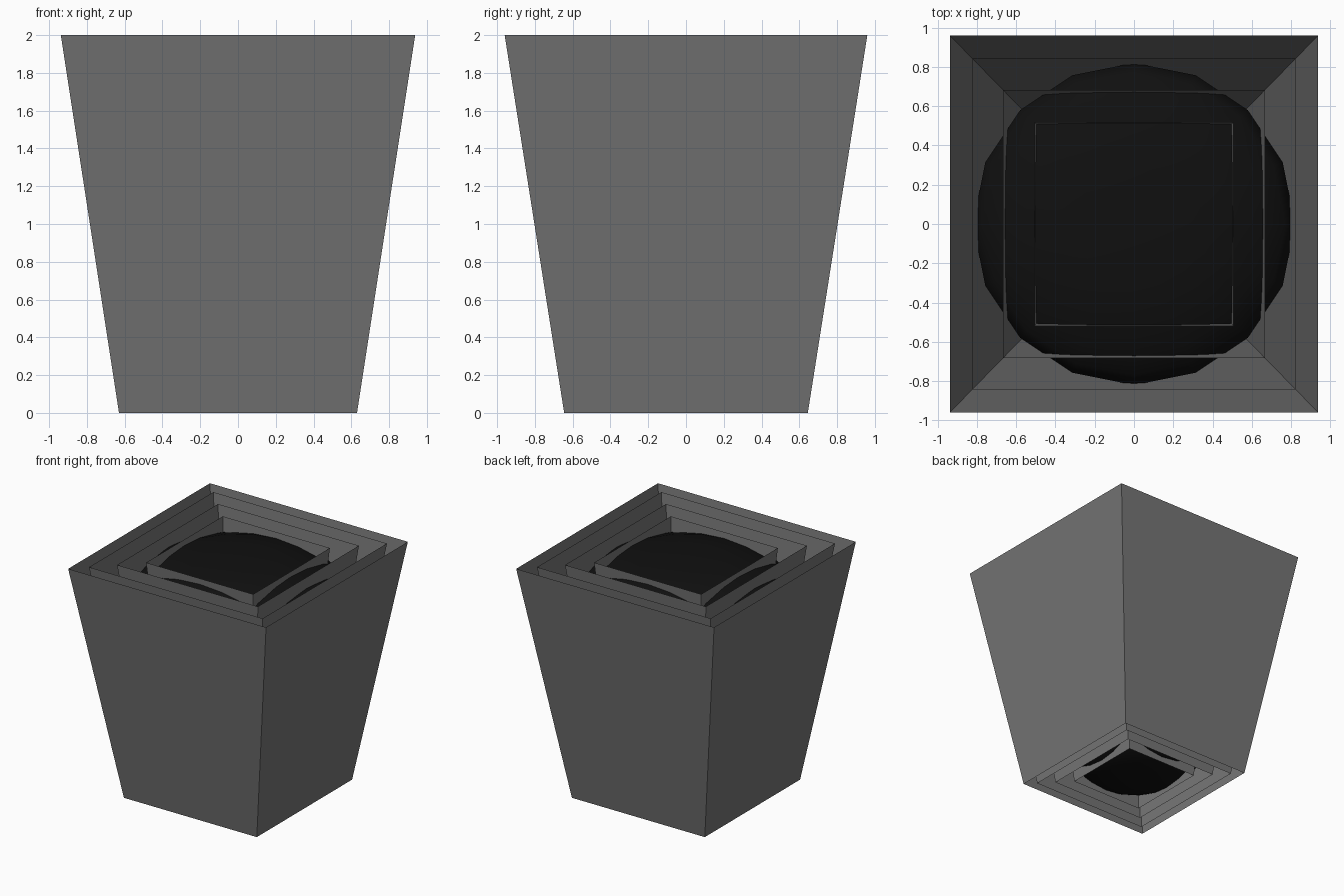
import bpy, math

if "Cube" in bpy.data.objects:
    bpy.data.objects.remove(bpy.data.objects["Cube"])


def material(name, value):
    m = bpy.data.materials.new(name)
    m.diffuse_color = (value, value, value, 1)
    m.use_nodes = True
    m.node_tree.nodes["Principled BSDF"].inputs["Base Color"].default_value = m.diffuse_color
    return m


def add_object(name, verts, faces, mat):
    mesh = bpy.data.meshes.new(name)
    mesh.from_pydata(verts, [], faces)
    mesh.materials.append(mat)
    ob = bpy.data.objects.new(name, mesh)
    bpy.context.collection.objects.link(ob)
    return ob


grey = material("dark_grey", 0.18)
black = material("black", 0.005)

# Four nested, open, flaring square sleeves
for i, s in enumerate((1.0, 0.877, 0.712, 0.541)):
    verts = [(sx * hx * s, sy * hy * s, z)
             for hx, hy, z in ((0.63, 0.645, 0), (0.938, 0.96, 2))
             for sx, sy in ((-1, -1), (1, -1), (1, 1), (-1, 1))]
    faces = [(k, (k + 1) % 4, 4 + (k + 1) % 4, 4 + k) for k in range(4)]
    add_object(f"square_sleeve_{i + 1}", verts, faces, grey)

# Black tapered core with softly domed ends
N = 16
profile = [(0.20, 0.015), (0.34, 0.04), (0.45, 0.10), (0.52, 0.17), (0.565, 0.28),
           (0.69, 1.0), (0.805, 1.68), (0.82, 1.77), (0.77, 1.83),
           (0.67, 1.89), (0.51, 1.95), (0.30, 1.98)]
verts = [(r * math.cos(2 * math.pi * k / N), r * math.sin(2 * math.pi * k / N), z)
         for r, z in profile for k in range(N)]
faces = [(j * N + k, j * N + (k + 1) % N, (j + 1) * N + (k + 1) % N, (j + 1) * N + k)
         for j in range(len(profile) - 1) for k in range(N)]
bottom, top = len(verts), len(verts) + 1
verts += [(0, 0, 0.005), (0, 0, 1.99)]
last = (len(profile) - 1) * N
faces += [(bottom, (k + 1) % N, k) for k in range(N)]
faces += [(top, last + k, last + (k + 1) % N) for k in range(N)]
core = add_object("rounded_core", verts, faces, black)
for p in core.data.polygons:
    p.use_smooth = True
